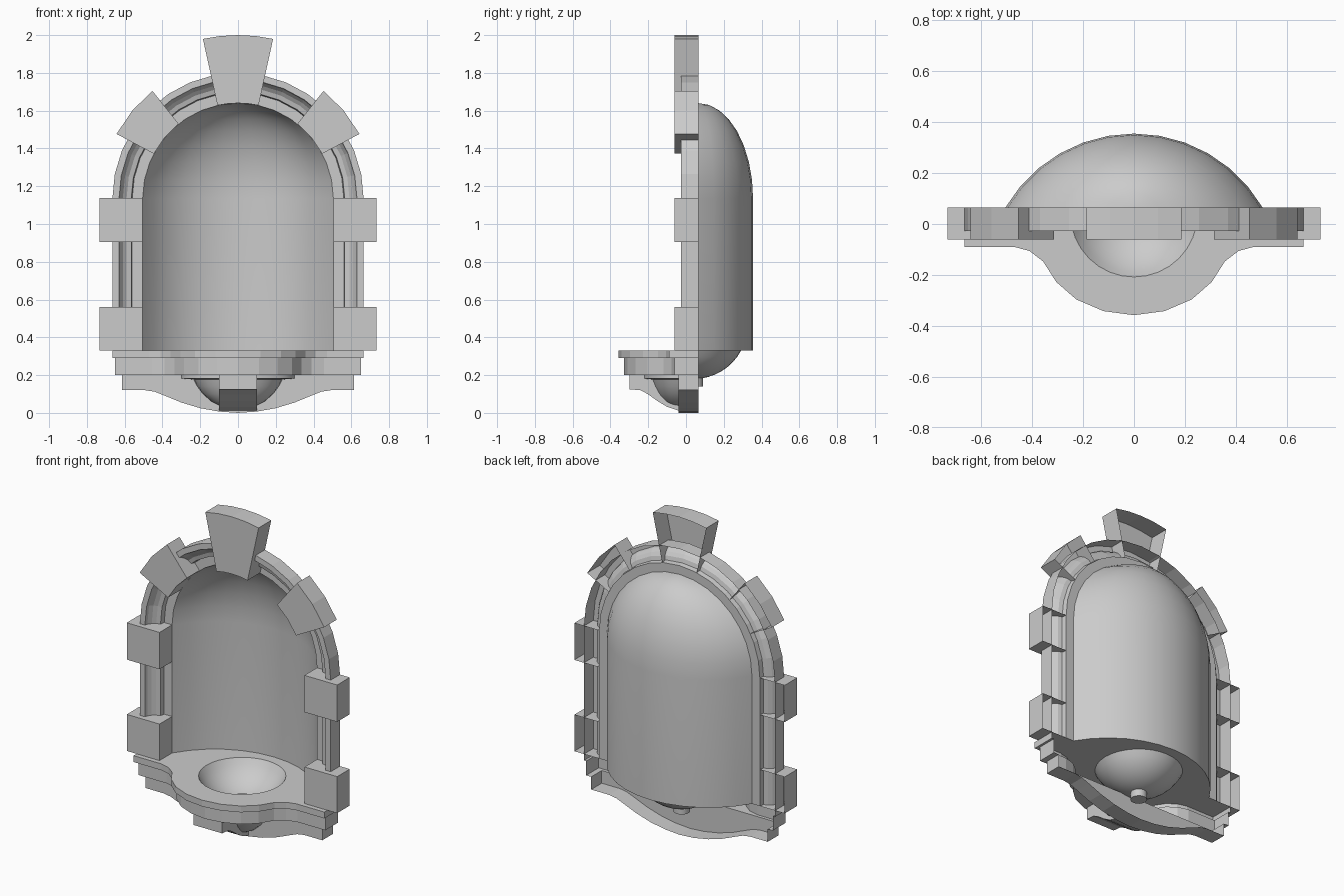
import bpy, bmesh
from math import sin, cos, pi, radians, asin

if "Cube" in bpy.data.objects:
    bpy.data.objects.remove(bpy.data.objects["Cube"])

BACK = 0.065      # wall plane, all castings are open behind it
R = 0.505         # niche opening radius
SPRING = 1.135    # height where the arch starts


def finish(name, bm, smooth=None):
    bmesh.ops.remove_doubles(bm, verts=bm.verts, dist=1e-5)
    bmesh.ops.recalc_face_normals(bm, faces=bm.faces)
    me = bpy.data.meshes.new(name)
    bm.to_mesh(me)
    bm.free()
    ob = bpy.data.objects.new(name, me)
    bpy.context.collection.objects.link(ob)
    if smooth:
        bpy.ops.object.select_all(action='DESELECT')
        ob.select_set(True)
        bpy.context.view_layer.objects.active = ob
        bpy.ops.object.shade_smooth_by_angle(angle=radians(smooth))
    return ob


def sheet(name, rows, smooth=None):
    """Skin between rows of points."""
    bm = bmesh.new()
    vs = [[bm.verts.new(p) for p in row] for row in rows]
    for a, b in zip(vs, vs[1:]):
        for i in range(len(a) - 1):
            bm.faces.new((a[i], a[i + 1], b[i + 1], b[i]))
    bmesh.ops.dissolve_degenerate(bm, dist=1e-5, edges=bm.edges)
    return finish(name, bm, smooth)


def open_box(name, outline, front, back=BACK):
    """Front outline in x,z pulled back to the wall, without a back face."""
    bm = bmesh.new()
    f = [bm.verts.new((x, front, z)) for x, z in outline]
    b = [bm.verts.new((x, back, z)) for x, z in outline]
    bm.faces.new(f)
    for i in range(len(f)):
        j = (i + 1) % len(f)
        bm.faces.new((f[i], b[i], b[j], f[j]))
    return finish(name, bm)


def polar(r, deg):
    return (r * cos(radians(deg)), SPRING + r * sin(radians(deg)))


def wedge(a0, a1, r0, r1, n):
    angs = [a0 + (a1 - a0) * i / n for i in range(n + 1)]
    return [polar(r1, a) for a in angs] + [polar(r0, a) for a in reversed(angs)]


def mirrored(half):
    """Half outline ending on x = 0, completed on the other side."""
    return half + [(-x, y) for x, y in reversed(half[:-1])]


# Niche shell: shallow arc section, shrinking upward into a half dome
RC = 0.58466
half_angle = asin(R / RC)
arc = []
for i in range(13):
    t = half_angle * (1 - i / 6)
    arc.append((RC * sin(t), RC * (cos(t) - cos(half_angle))))
rows = [[(x, BACK + y, 0.33) for x, y in arc]]
for k in range(9):
    s, h = cos(k * pi / 16), R * sin(k * pi / 16)
    rows.append([(x * s, BACK + y * s, SPRING + h) for x, y in arc])
sheet("niche_shell", rows, 35)

# Arch moulding: hollow profile swept up, over and down
profile = [(0.505, BACK), (0.56, BACK), (0.565, 0.035), (0.59, 0.028), (0.61, 0.012),
           (0.625, -0.01), (0.63, -0.027), (0.665, -0.027), (0.665, BACK)]
rows = [[(r, y, 0.33) for r, y in profile]]
for k in range(17):
    c, s = cos(k * pi / 16), sin(k * pi / 16)
    rows.append([(r * c, y, SPRING + r * s) for r, y in profile])
rows.append([(-r, y, 0.33) for r, y in profile])
sheet("arch_moulding", rows)

# Keystone, arch stones and side blocks
open_box("keystone", wedge(77.6, 102.4, R, 0.865, 4), -0.06)
for side, name in ((1, "right"), (-1, "left")):
    stone = [(side * x, z) for x, z in wedge(28, 51.5, R, 0.728, 2)]
    open_box("arch_stone_" + name, stone, -0.06)
    for z0, z1, level in ((0.33, 0.56, "lower"), (0.905, 1.137, "upper")):
        xs = (side * R, side * 0.733)
        open_box(f"{level}_block_{name}",
                 [(xs[0], z0), (xs[1], z0), (xs[1], z1), (xs[0], z1)], -0.06)

# Shelf edge: two bow-fronted layers stepping in to the apron
top = mirrored([(0.665, BACK), (0.665, -0.09), (0.47, -0.09), (0.41, -0.106), (0.357, -0.147),
                (0.305, -0.228), (0.227, -0.296), (0.12, -0.342), (0, -0.358)])
low = mirrored([(0.65, BACK), (0.65, -0.06), (0.455, -0.06), (0.39, -0.078), (0.335, -0.12),
                (0.285, -0.203), (0.21, -0.268), (0.11, -0.311), (0, -0.327)])
under = [(max(-0.615, min(0.615, x)), max(y, -0.04)) for x, y in low]
sheet("shelf_edge", [[(x, y, z) for x, y in o]
                     for o, z in ((top, 0.33), (top, 0.29), (low, 0.29), (low, 0.2), (under, 0.2))])

# Shelf top: fills the niche floor, with a round hole for the basin
BY, BR, N = 0.042, 0.25, 32
bm = bmesh.new()
loops = [top + [(x, BACK + y) for x, y in reversed(arc)],
         [(BR * cos(2 * pi * i / N), BY + BR * sin(2 * pi * i / N)) for i in range(N)]]
edges = []
for loop in loops:
    v = [bm.verts.new((x, y, 0.33)) for x, y in loop]
    edges += [bm.edges.new((v[i - 1], v[i])) for i in range(len(v))]
bmesh.ops.triangle_fill(bm, edges=edges, use_beauty=True, normal=(0, 0, 1))
finish("shelf_top", bm)

# Basin: spherical cap hanging below the hole
RB = 0.2833
amax = asin(BR / RB)
rows = []
for k in range(9):
    a = amax * (1 - k / 8)
    r, z = RB * sin(a), 0.33 - RB * (cos(a) - cos(amax))
    rows.append([(r * cos(2 * pi * i / N), BY + r * sin(2 * pi * i / N), z) for i in range(N + 1)])
sheet("basin", rows, 35)

# Drain stub under the basin
bm = bmesh.new()
bmesh.ops.create_cone(bm, cap_ends=True, segments=16, radius1=0.047, radius2=0.047, depth=0.06)
bmesh.ops.translate(bm, verts=bm.verts, vec=(0, BY, 0.17))
finish("drain_stub", bm, 35)

# Apron: front plate and curved bottom rim, open at top and back
ogee = mirrored([(0.615, 0.2), (0.615, 0.12), (0.49, 0.12), (0.44, 0.112), (0.39, 0.092),
                 (0.3, 0.055), (0.2, 0.025), (0.1, 0.007), (0, 0.0)])
sheet("apron_rim", [[(x, y, z) for x, z in ogee] for y in (-0.04, BACK)])
sheet("apron_front", [[(x, -0.04, 0.2) for x, z in ogee], [(x, -0.04, z) for x, z in ogee]])

# Corbel: half-turned moulding below the shelf
turned = [(0.3, 0.2), (0.3, 0.182), (0.235, 0.177), (0.215, 0.14), (0.185, 0.1),
          (0.14, 0.06), (0.08, 0.03), (0, 0.02)]
sheet("corbel", [[(r * cos(pi * i / 16), -0.04 - 0.64 * r * sin(pi * i / 16), z)
                  for i in range(17)] for r, z in turned], 35)

# Centre bracket: scroll profile given a width
scroll = [(-0.3, 0.2), (-0.3, 0.125), (-0.24, 0.12), (-0.2, 0.098), (-0.15, 0.062),
          (-0.1, 0.032), (-0.04, 0.012), (-0.04, 0.2)]
bm = bmesh.new()
face = bm.faces.new([bm.verts.new((-0.1, y, z)) for y, z in scroll])
ext = bmesh.ops.extrude_face_region(bm, geom=[face], use_keep_orig=True)
bmesh.ops.translate(bm, vec=(0.2, 0, 0),
                    verts=[g for g in ext["geom"] if isinstance(g, bmesh.types.BMVert)])
finish("centre_bracket", bm)
